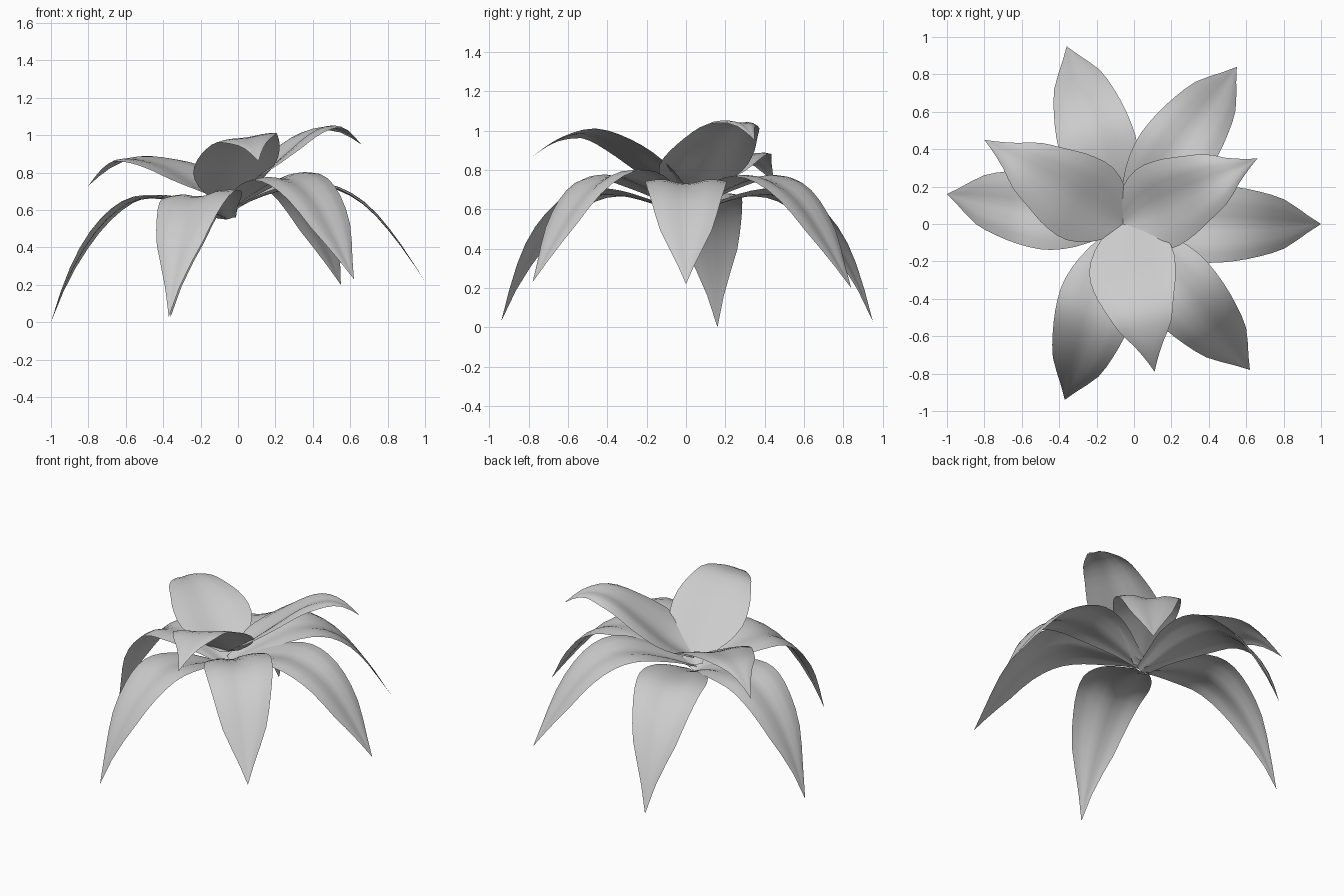
import bpy, bmesh, math
from mathutils import Vector

if "Cube" in bpy.data.objects:
    bpy.data.objects.remove(bpy.data.objects["Cube"])

BASE = Vector((-0.06, 0.0, 0.0))
STEPS = 16

# Profiles along a leaf: (fraction of length, value)
LOW_WIDTH = [(0, .05), (.1, .09), (.25, .165), (.4, .205), (.55, .2),
             (.7, .17), (.82, .128), (.92, .055), (1, 0)]
TOP_WIDTH = [(0, .06), (.1, .16), (.25, .23), (.4, .225), (.55, .185),
             (.7, .14), (.82, .075), (.92, .03), (1, 0)]
LOW_RISE = [(0, .55), (.2, .63), (.4, .665), (.55, .645), (.7, .54),
            (.82, .39), (.92, .21), (1, .01)]
MID_RISE = [(0, .59), (.2, .69), (.4, .76), (.55, .745), (.7, .645),
            (.85, .455), (1, .22)]
RIGHT_LOW_RISE = [(0, .59), (.2, .68), (.4, .73), (.55, .71), (.7, .62),
                  (.85, .445), (1, .22)]
LEFT_RISE = [(0, .65), (.2, .74), (.4, .825), (.6, .87), (.75, .87), (.88, .82), (1, .73)]
RIGHT_RISE = [(0, .65), (.2, .75), (.4, .88), (.6, 1.0), (.75, 1.04), (.88, 1.02), (1, .95)]
FRONT_RISE = [(0, .65), (.2, .78), (.4, .905), (.6, .985), (.75, .975), (.88, .93), (1, .86)]

# Cross-sections: (side position, lift as share of cup depth near base, near tip)
KEEL = [(-1, 1, .1), (-.75, 1, .6), (-.5, .75, .8), (-.2, .12, .15), (0, 0, 0),
        (.2, .12, .15), (.5, .75, .8), (.75, 1, .6), (1, 1, .1)]
BOWL = [(-1, 1, -.3), (-.75, .75, .2), (-.5, .4, .3), (-.2, .06, .1), (0, 0, 0),
        (.2, .06, .1), (.5, .4, .3), (.75, .75, .2), (1, 1, -.3)]


def sample(points, t):
    """Smooth cubic interpolation through profile points."""
    i = 0
    while i < len(points) - 2 and t > points[i + 1][0]:
        i += 1
    (t0, a), (t1, b) = points[i], points[i + 1]

    def slope(k):
        p, q = points[max(k - 1, 0)], points[min(k + 1, len(points) - 1)]
        return (q[1] - p[1]) / (q[0] - p[0])
    h = t1 - t0
    s = (t - t0) / h
    return ((2 * s**3 - 3 * s**2 + 1) * a + (s**3 - 2 * s**2 + s) * h * slope(i)
            + (3 * s**2 - 2 * s**3) * b + (s**3 - s**2) * h * slope(i + 1))


def leaf(name, tip, rise, width, section, cup, end_z, roll=0):
    """Curved leaf sheet from the plant centre to its tip."""
    run = Vector((tip[0], tip[1], 0)) - BASE
    length = run.length
    out = run.normalized()
    side = Vector((-out.y, out.x, 0))
    shift = end_z - rise[-1][1]
    bm = bmesh.new()
    rows = []
    for i in range(STEPS):
        t = i / STEPS
        lo, hi = max(t - .01, 0), min(t + .01, 1)
        slope = (sample(rise, hi) - sample(rise, lo)) / ((hi - lo) * length)
        normal = (Vector((0, 0, 1)) - out * slope).normalized()
        mid = BASE + out * (t * length)
        mid.z = sample(rise, t) + shift * t
        half = sample(width, t)
        depth = cup * half / .2 * (1 - .4 * t)
        blend = min(t * 1.4, 1)
        row = []
        for u, v, w in section:
            lift = depth * (v + (w - v) * blend) + roll * u * half / .2
            row.append(bm.verts.new(mid + side * (half * u) + normal * lift))
        rows.append(row)
    for a, b in zip(rows, rows[1:]):
        for j in range(len(section) - 1):
            bm.faces.new((a[j], b[j], b[j + 1], a[j + 1]))
    point = bm.verts.new((tip[0], tip[1], end_z))
    last = rows[-1]
    for j in range(len(section) - 1):
        bm.faces.new((last[j], point, last[j + 1]))
    for f in bm.faces:
        f.smooth = True
    mesh = bpy.data.meshes.new(name)
    bm.to_mesh(mesh)
    bm.free()
    obj = bpy.data.objects.new(name, mesh)
    bpy.context.collection.objects.link(obj)


# Lowest ring, drooping to the ground
leaf("low_leaf_left", (-1.0, .16), LOW_RISE, LOW_WIDTH, KEEL, .03, 0)
leaf("low_leaf_back", (-.36, .95), LOW_RISE, LOW_WIDTH, KEEL, .03, .03, -.02)
leaf("low_leaf_front", (-.37, -.94), LOW_RISE, LOW_WIDTH, KEEL, .03, .03, .02)

# Middle ring
leaf("mid_leaf_right", (1.0, 0), RIGHT_LOW_RISE, LOW_WIDTH, KEEL, .03, .22)
leaf("mid_leaf_back", (.55, .84), MID_RISE, LOW_WIDTH, KEEL, .03, .20)
leaf("mid_leaf_front", (.62, -.78), MID_RISE, LOW_WIDTH, KEEL, .03, .23, .02)

# Upper ring, rising from the heart, some tilted a little sideways
leaf("top_leaf_left", (-.8, .45), LEFT_RISE, TOP_WIDTH, BOWL, .035, .73, -.015)
leaf("top_leaf_right", (.66, .35), RIGHT_RISE, TOP_WIDTH, BOWL, .07, .95, -.015)
leaf("top_leaf_front", (.11, -.79), FRONT_RISE, TOP_WIDTH, BOWL, .025, .86, .03)
